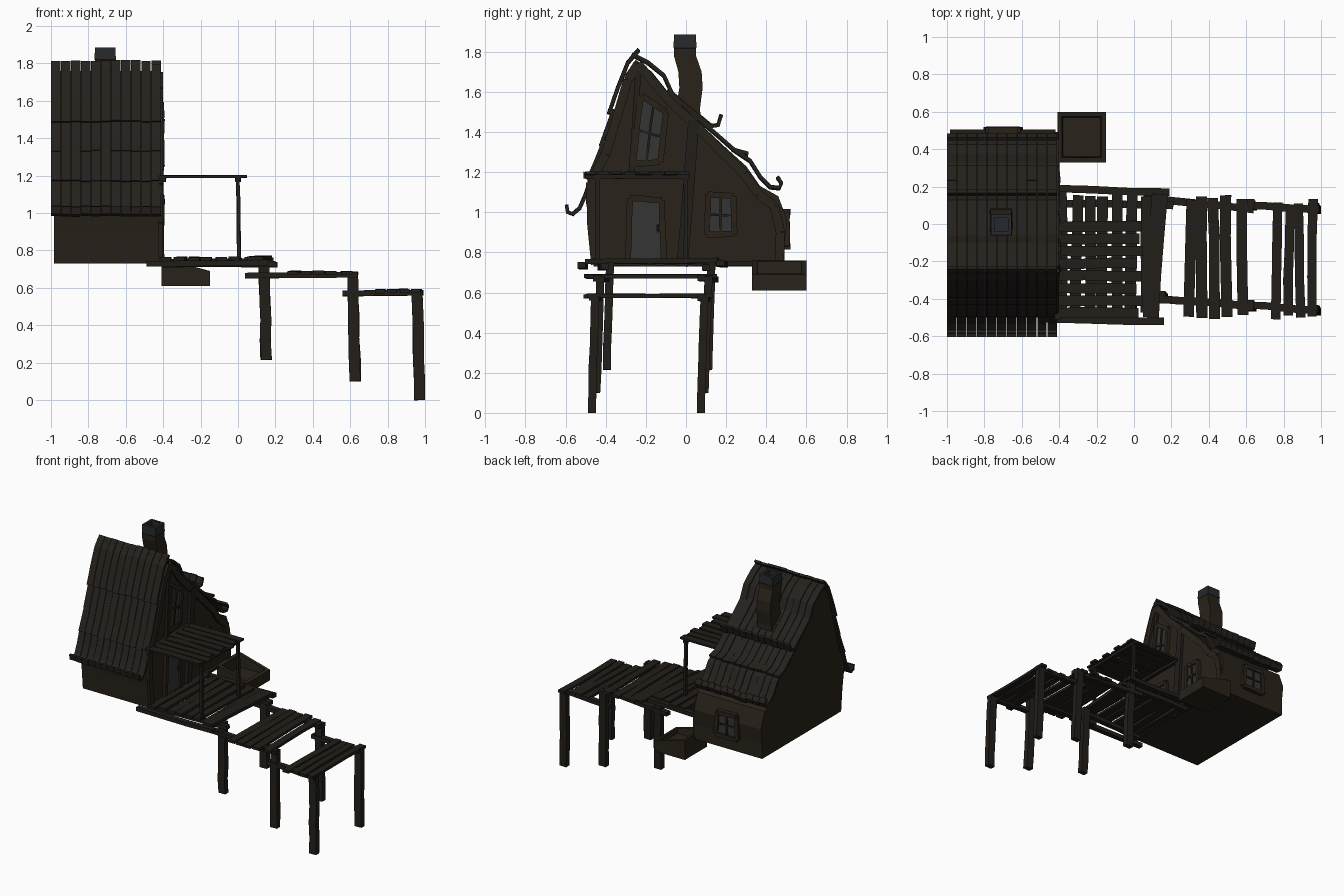
import bpy, bmesh, random
from mathutils import Vector as V

if "Cube" in bpy.data.objects:
    bpy.data.objects.remove(bpy.data.objects["Cube"])

random.seed(4)

def mat(name, c):
    m = bpy.data.materials.new(name)
    m.diffuse_color = (*c, 1)
    m.use_nodes = True
    m.node_tree.nodes["Principled BSDF"].inputs["Base Color"].default_value = m.diffuse_color
    return m

WOOD = mat("dark_wood", (0.016, 0.013, 0.010))
WALL = mat("wall_brown", (0.022, 0.016, 0.010))
ROOF = mat("roof_wood", (0.018, 0.015, 0.012))
GLASS = mat("pane_grey", (0.035, 0.035, 0.033))
STONE = mat("chimney_stone", (0.02, 0.022, 0.025))

def finish(name, bm, m):
    bmesh.ops.recalc_face_normals(bm, faces=bm.faces)
    me = bpy.data.meshes.new(name)
    bm.to_mesh(me)
    bm.free()
    me.materials.append(m)
    ob = bpy.data.objects.new(name, me)
    bpy.context.collection.objects.link(ob)
    return ob

def loft(bm, rings):
    """Closed skin through rings of points, capped at both ends."""
    rs = [[bm.verts.new(p) for p in r] for r in rings]
    n = len(rs[0])
    for a, b in zip(rs, rs[1:]):
        for i in range(n):
            bm.faces.new((a[i], a[(i + 1) % n], b[(i + 1) % n], b[i]))
    bm.faces.new(rs[0])
    bm.faces.new(rs[-1])

def beam(bm, p, q, w, h, wob=0.004, seg=3, side=None):
    """Slightly crooked squared timber; w is measured along side, h across it."""
    p, q = V(p), V(q)
    d = (q - p).normalized()
    s = V(side) if side else (d.cross(V((0, 0, 1))) if abs(d.z) < 0.9 else V((1, 0, 0)))
    s = (s - d * s.dot(d)).normalized()
    u = d.cross(s)
    rings = []
    for i in range(seg + 1):
        j = lambda: random.uniform(-wob, wob)
        c = p.lerp(q, i / seg) + s * j() + u * j() * 0.5
        k = 1 + random.uniform(-10, 10) * wob
        rings.append([c + s * (a * w * k / 2) + u * (b * h / 2)
                      for a, b in ((-1, -1), (1, -1), (1, 1), (-1, 1))])
    loft(bm, rings)

def timber(name, specs, m=WOOD, **kw):
    bm = bmesh.new()
    for s in specs:
        beam(bm, *s, **kw)
    return finish(name, bm, m)

# House body: crooked gable profile extruded along x
PROFILE = [(-.46, .73), (-.475, .9), (-.50, 1.06), (-.42, 1.27), (-.37, 1.46), (-.30, 1.69),
           (-.25, 1.76), (-.17, 1.70), (-.09, 1.60), (.05, 1.46), (.20, 1.32), (.30, 1.23),
           (.37, 1.13), (.46, 1.08), (.505, .96), (.49, .84), (.49, .73)]
bm = bmesh.new()
loft(bm, [[(x, y, z) for y, z in PROFILE] for x in (-.985, -.42)])
finish("house_body", bm, WALL)

# Roof: courses of boards, each following a short bent profile
COURSES = {
    "front_roof_top": [(-.235, 1.81), (-.29, 1.745), (-.34, 1.62), (-.385, 1.49)],
    "front_roof_middle": [(-.36, 1.51), (-.40, 1.40), (-.425, 1.33)],
    "front_roof_lower": [(-.41, 1.35), (-.45, 1.25), (-.485, 1.17)],
    "front_roof_eave": [(-.465, 1.20), (-.50, 1.09), (-.53, 1.02), (-.565, .99), (-.59, 1.0), (-.595, 1.035)],
    "back_roof_top": [(-.27, 1.785), (-.19, 1.745), (-.11, 1.68), (-.06, 1.57)],
    "back_roof_upper": [(-.09, 1.61), (0, 1.53), (.07, 1.475), (.125, 1.43), (.16, 1.435), (.175, 1.485)],
    "back_roof_middle": [(.06, 1.465), (.16, 1.38), (.24, 1.31), (.31, 1.29)],
    "back_roof_eave": [(.23, 1.315), (.32, 1.255), (.37, 1.175), (.42, 1.125), (.465, 1.12), (.475, 1.145), (.455, 1.175)]}
N = 11
for name, pts in COURSES.items():
    bm = bmesh.new()
    w = .59 / N
    for i in range(N):
        x0 = -1 + i * w
        d = random.uniform(-.004, .004)
        left, right = [], []
        for k, (y, z) in enumerate(pts):
            a, b = V(pts[max(k - 1, 0)]), V(pts[min(k + 1, len(pts) - 1)])
            t = (b - a).normalized()
            c, n = V((y, z + d)), V((-t.y, t.x)) * .009
            sec = [c + n, c - n]
            left.append(sec)
            right.append(sec)
        rings = [[(x0, *s[0]), (x0 + w - .003, *s[0]), (x0 + w - .003, *s[1]), (x0, *s[1])] for s in left]
        loft(bm, rings)
    finish(name, bm, ROOF)

# Chimney: wavy square stack with cap
bm = bmesh.new()
loft(bm, [[(-.71 + a * r, y + b * r, z) for a, b in ((-1, -1), (1, -1), (1, 1), (-1, 1))]
          for y, z, r in ((.01, 1.40, .066), (.01, 1.52, .06), (.025, 1.62, .058), (.02, 1.70, .058), (-.005, 1.78, .055), (-.005, 1.83, .055))])
finish("chimney_stack", bm, WALL)
bm = bmesh.new()
sq = ((-1, -1), (1, -1), (1, 1), (-1, 1))
loft(bm, [[(-.71 + a * r, -.005 + b * r, z) for a, b in sq]
          for r, z in ((.05, 1.81), (.057, 1.82), (.055, 1.885), (.036, 1.885), (.036, 1.85))])
finish("chimney_cap", bm, STONE)

# Gable timber framing on the deck side
X = -.413
g = lambda y, z: (X, y, z)
trim = [(-.45, .74), (-.47, .95), (-.475, 1.15), (-.40, 1.29), (-.345, 1.47), (-.29, 1.66), (-.24, 1.74),
        (-.17, 1.66), (-.09, 1.56), (.05, 1.43), (.19, 1.29), (.29, 1.19), (.36, 1.09), (.44, 1.03), (.47, .90), (.465, .74)]
timber("gable_trim", [(g(*a), g(*b), .045, .022) for a, b in zip(trim, trim[1:])],
       WALL, side=(0, 1, -.3), wob=.001, seg=1)
timber("gable_beams", [(g(-.51, 1.19), g(.02, 1.195), .03, .02), (g(-.44, .745), g(.48, .745), .03, .02),
                       (g(-.02, .73), g(.04, 1.46), .028, .055), (g(-.27, 1.2), g(-.24, 1.7), .02, .03)])

# Windows and door: pane, crooked frame and glazing bars
def opening(name, quad, f, bars=True, side=(1, 0, 0)):
    q = [V(f(*p)) for p in quad]  # bottom-left, bottom-right, top-right, top-left
    n = V(side)
    bm = bmesh.new()
    loft(bm, [[p - n * .012 for p in q], [p + n * .006 for p in q]])
    finish(name + "_pane", bm, GLASS)
    timber(name + "_frame", [(a, b, .035, .03) for a, b in zip(q, q[1:] + q[:1])], WALL, side=side)
    if bars:
        e = n * .008
        mid = lambda a, b: q[a].lerp(q[b], .5) + e
        timber(name + "_bars", [(mid(0, 1), mid(3, 2), .012, .012), (mid(0, 3), mid(1, 2), .012, .012)], side=side)

opening("door", [(-.29, .75), (-.11, .75), (-.12, 1.06), (-.28, 1.07)], g, False)
opening("attic_window", [(-.265, 1.24), (-.13, 1.25), (-.10, 1.50), (-.225, 1.58)], g)
opening("gable_window", [(.105, .89), (.24, .89), (.235, 1.08), (.11, 1.09)], g)
opening("back_window", [(-.61, .83), (-.79, .83), (-.78, 1.0), (-.62, 1.0)],
        lambda x, z: (x, .50, z), side=(0, 1, 0))
timber("door_handle", [((-.405, -.14, .90), (-.405, -.14, .94), .015, .012)])

# Planter box hung off the back corner, rim dropping outwards
bm = bmesh.new()
def rim(a, z0, z1):
    return [(-.41 + a, .33 + a, z0), (-.15 - a, .33 + a, z1), (-.15 - a, .60 - a, z1), (-.41 + a, .60 - a, z0)]
loft(bm, [rim(0, .61, .61), rim(0, .76, .69), rim(.025, .755, .695), rim(.03, .66, .66)])
finish("planter_box", bm, WALL)

# Decks: planks across, resting on two side beams
def deck(name, xs, w, z, y0, y1, beams):
    j = lambda: random.uniform(-.015, .015)
    timber(name + "_planks", [((x + j() * .6, y0 + j(), z + j() * .2), (x + j() * .6, y1 + j(), z + j() * .2), w, .02) for x in xs])
    timber(name + "_beams", [(*b, .04, .03) for b in beams])

deck("landing", [-.385 + .074 * i for i in range(7)], .058, .755, -.48, .16,
     [((-.49, -.505, .73), (.16, -.52, .735), ), ((-.43, .19, .74), (.19, .17, .745)),
      ((-.4, -.42, .725), (.2, -.40, .73)), ((-.4, .11, .725), (.21, .10, .725))])
timber("landing_end_plank", [((.09, -.50, .755), (.14, .16, .76), .085, .025)])
deck("middle_step", [.30, .365, .43, .495, .58], .058, .68, -.50, .14,
     [((.04, -.39, .665), (.64, -.44, .672)), ((.05, .14, .665), (.64, .08, .672))])
deck("lower_step", [.76, .825, .885, .955], .05, .583, -.50, .12,
     [((.56, -.43, .57), (.98, -.46, .575)), ((.56, .10, .57), (.99, .08, .575))])

# Support posts, in pairs
for name, x, z0, z1, ys in (("landing", .145, .215, .75, (-.39, .115)),
                            ("middle_step", .62, .10, .68, (-.44, .10)),
                            ("lower_step", .965, 0, .58, (-.465, .08))):
    timber(name + "_posts", [((x + .006, y - .006, z0), (x - .006, y + .012, z1), .058, .04) for y in ys], seg=5)

# Canopy over the door
timber("canopy_planks", [((-.42, -.475 + .066 * i, 1.195), (.05 - random.random() * .04, -.475 + .066 * i, 1.195), .055, .014)
                         for i in range(8)])
timber("canopy_beams", [((.0, -.50, 1.178), (.0, .02, 1.178), .025, .02), ((-.40, -.51, 1.178), (-.40, .02, 1.178), .025, .02)])
timber("canopy_posts", [((.008, y, .76), (-.003, y, 1.19), .02, .022) for y in (-.44, .0)])
